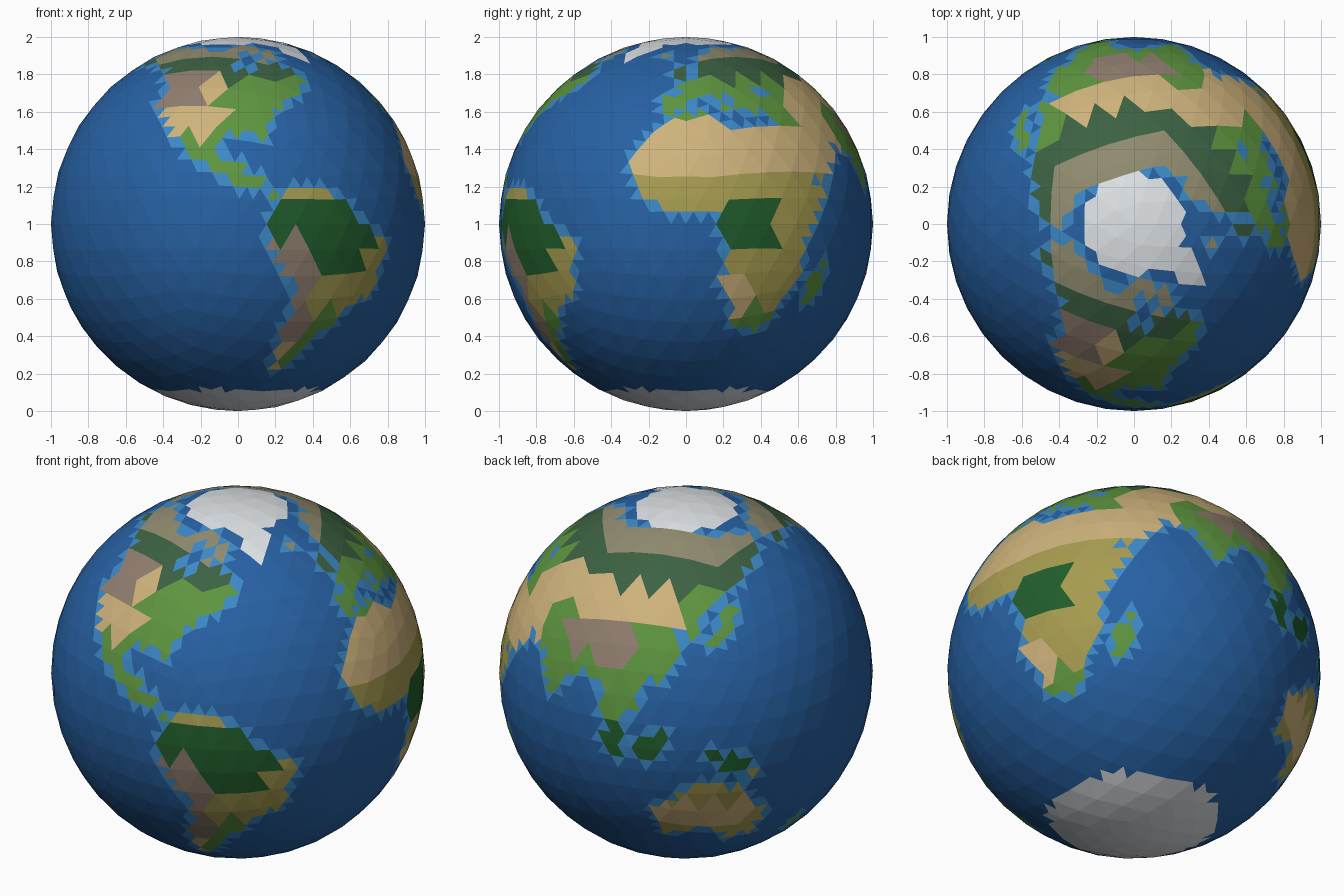
import bpy
import bmesh
from math import asin, atan2, degrees

cube = bpy.data.objects.get("Cube")
if cube:
    bpy.data.objects.remove(cube, do_unlink=True)

# Palette, one flat colour per surface type
PALETTE = {
    "deep_ocean": (0.02, 0.12, 0.37),
    "shallow_water": (0.045, 0.25, 0.58),
    "ice": (0.76, 0.79, 0.82),
    "tundra": (0.28, 0.26, 0.16),
    "boreal_forest": (0.045, 0.12, 0.055),
    "temperate_green": (0.11, 0.3, 0.05),
    "desert_sand": (0.62, 0.45, 0.2),
    "savanna": (0.38, 0.33, 0.08),
    "rainforest": (0.015, 0.11, 0.025),
    "mountain_rock": (0.28, 0.21, 0.16),
}
INDEX = {name: i for i, name in enumerate(PALETTE)}

# Coast outlines as (longitude, latitude) corners
NORTH_AMERICA = [
    (-168, 66), (-156, 71), (-128, 70), (-108, 68), (-84, 69), (-94, 60),
    (-92, 57), (-82, 53), (-78, 62), (-64, 59), (-56, 52), (-60, 46),
    (-70, 42), (-76, 36), (-81, 31), (-80, 25), (-84, 30), (-97, 28),
    (-97, 20), (-91, 18), (-87, 21), (-88, 16), (-83, 15), (-82, 10),
    (-77, 9), (-80, 7), (-86, 11), (-95, 16), (-105, 20), (-117, 32),
    (-124, 40), (-124, 48), (-134, 57), (-150, 60), (-160, 56), (-165, 61),
]
SOUTH_AMERICA = [
    (-80, -2), (-77, 8), (-72, 12), (-62, 10), (-51, 4), (-50, 0), (-40, -3),
    (-35, -7), (-39, -15), (-41, -22), (-48, -26), (-54, -34), (-62, -39),
    (-66, -46), (-69, -53), (-74, -50), (-73, -38), (-70, -20), (-76, -14),
    (-81, -5),
]
AFRICA = [
    (-17, 15), (-17, 21), (-10, 30), (-6, 35), (10, 37), (11, 33), (20, 31),
    (33, 31), (43, 28), (45, 12), (51, 12), (40, -4), (40, -15), (35, -20),
    (32, -28), (27, -34), (18, -34), (12, -18), (13, -8), (9, 4), (-8, 5),
    (-13, 8),
]
EURASIA = [
    (-9, 37), (-9, 43), (-2, 43), (-4, 48), (8, 54), (5, 59), (10, 64),
    (20, 70), (30, 71), (40, 67), (70, 72), (110, 74), (140, 72), (190, 66),
    (178, 63), (166, 58), (152, 53), (140, 47), (130, 42), (129, 35),
    (121, 38), (122, 31), (117, 23), (108, 20), (109, 12), (105, 9),
    (104, 1), (99, 8), (97, 17), (90, 22), (80, 15), (78, 8), (73, 17),
    (70, 22), (59, 25), (59, 21), (52, 16), (44, 13), (35, 28), (35, 36),
    (27, 37), (23, 37), (19, 42), (13, 45), (17, 40), (15, 38), (11, 43),
    (3, 43), (0, 39), (-5, 36),
]
AUSTRALIA = [
    (114, -22), (122, -17), (130, -12), (136, -12), (140, -17), (142, -11),
    (146, -19), (153, -26), (150, -37), (141, -38), (131, -32), (115, -35),
]
ISLANDS = {
    "madagascar": [(44, -17), (49, -12), (50, -16), (47, -25), (43, -24)],
    "britain": [(-6, 50), (1, 52), (-2, 58), (-6, 57)],
    "iceland": [(-24, 64), (-14, 64), (-14, 67), (-23, 67)],
    "baffin": [(-80, 73), (-62, 66), (-66, 62), (-76, 66), (-90, 72)],
    "japan": [(130, 31), (141, 35), (146, 43), (141, 45), (137, 37)],
    "sumatra": [(95, 5), (99, 4), (106, -4), (105, -6), (101, -3)],
    "borneo": [(109, 1), (117, 7), (119, 4), (116, -4), (110, -3)],
    "new_guinea": [(131, -1), (141, -3), (150, -10), (143, -9), (138, -8)],
    "new_zealand": [(167, -46), (173, -35), (178, -38), (171, -46)],
}
GREENLAND = [(-43, 59), (-22, 70), (-18, 81), (-68, 81), (-55, 70)]
INNER_SEA = [(28, 42), (31, 46), (39, 46), (41, 42)]
LAND = [NORTH_AMERICA, SOUTH_AMERICA, AFRICA, EURASIA, AUSTRALIA, *ISLANDS.values()]


def inside(lon, lat, outline):
    """Even-odd test of a point against a closed outline."""
    hit = False
    for (ax, ay), (bx, by) in zip(outline, outline[1:] + outline[:1]):
        if (ay > lat) != (by > lat) and lon < ax + (lat - ay) * (bx - ax) / (by - ay):
            hit = not hit
    return hit


def lon_lat(face):
    p = face.calc_center_median().normalized()
    return degrees(atan2(p.y, p.x)), degrees(asin(p.z))


def is_land(lon, lat):
    if inside(lon, lat, INNER_SEA):
        return False
    return any(inside(turn, lat, shape) for shape in LAND for turn in (lon, lon + 360))


def is_ice(lon, lat):
    return lat > 75 or lat < -62.5 or inside(lon, lat, GREENLAND)


def americas(lon, lat):
    if lat > 13:
        if 37 < lat < 54 and lon < -106:
            return "mountain_rock"
        if (28 < lat <= 37 and lon < -95) or (42 < lat < 54 and lon < -97):
            return "desert_sand"
        return "temperate_green"
    if lat > 8 and lon < -77:
        return "temperate_green"
    if -37 < lat < -4 and lon < -65:
        return "mountain_rock"
    if -16 < lat < 8 and lon < -45:
        return "rainforest"
    if lat < -38 and lon < -69:
        return "desert_sand"
    return "savanna" if lat > -28 else "temperate_green"


def africa(lon, lat):
    if lat > 15:
        return "desert_sand" if lat < 34 else "temperate_green"
    if abs(lat) < 8 and 11 < lon < 31:
        return "rainforest"
    if -31 < lat < -16 and 13 < lon < 22:
        return "desert_sand"
    return "savanna" if lat > -26 and lon < 42 or lat > 0 else "temperate_green"


def asia(lon, lat):
    if 26 < lat < 37 and 77 < lon < 103:
        return "mountain_rock"
    if (37 < lat < 50 and 48 < lon < 121) or (14 < lat <= 37 and lon < 66):
        return "desert_sand"
    return "temperate_green" if lat > 8 else "rainforest"


def oceania(lon, lat):
    if lon > 160:
        return "temperate_green"
    if lat > -10:
        return "rainforest"
    return "desert_sand" if -31 < lat < -19 and lon < 145 else "savanna"


def biome(lon, lat):
    """Ground cover by climate band, then by region."""
    if lat > 61:
        return "tundra"
    if lat > 50 and not (lat < 54 and -125 < lon < -97):
        return "boreal_forest"
    if lon < -30:
        return americas(lon, lat)
    if lat < 34 and lon < 52:
        return africa(lon, lat)
    if lat < 0 and lon > 108:
        return oceania(lon, lat)
    if lon < 45:
        return "temperate_green"
    return asia(lon, lat)


# Faceted globe: ground cover on the coarse facets
bm = bmesh.new()
bmesh.ops.create_icosphere(bm, subdivisions=4, radius=1)
for face in bm.faces:
    face.material_index = INDEX[biome(*lon_lat(face))]

# Finer split for the coastlines and the ice edge
bmesh.ops.subdivide_edges(bm, edges=bm.edges[:], cuts=1, use_grid_fill=True)
for face in bm.faces:
    place = lon_lat(face)
    if is_ice(*place):
        face.material_index = INDEX["ice"]
    elif not is_land(*place):
        face.material_index = INDEX["deep_ocean"]

# Shallow water fringe wherever the sea touches dry ground
dry = set(INDEX.values()) - {INDEX[n] for n in ("deep_ocean", "shallow_water", "ice")}
fringe = [f for f in bm.faces if f.material_index == INDEX["deep_ocean"]
          and any(n.material_index in dry for e in f.edges for n in e.link_faces)]
for face in fringe:
    face.material_index = INDEX["shallow_water"]

bmesh.ops.translate(bm, verts=bm.verts, vec=(0, 0, 1))
mesh = bpy.data.meshes.new("globe")
bm.to_mesh(mesh)
bm.free()

for name, rgb in PALETTE.items():
    mat = bpy.data.materials.new(name)
    mat.use_nodes = True
    mat.diffuse_color = (*rgb, 1)
    shader = next(n for n in mat.node_tree.nodes if n.type == "BSDF_PRINCIPLED")
    shader.inputs["Base Color"].default_value = (*rgb, 1)
    shader.inputs["Roughness"].default_value = 0.8
    mesh.materials.append(mat)

globe = bpy.data.objects.new("globe", mesh)
bpy.context.collection.objects.link(globe)
